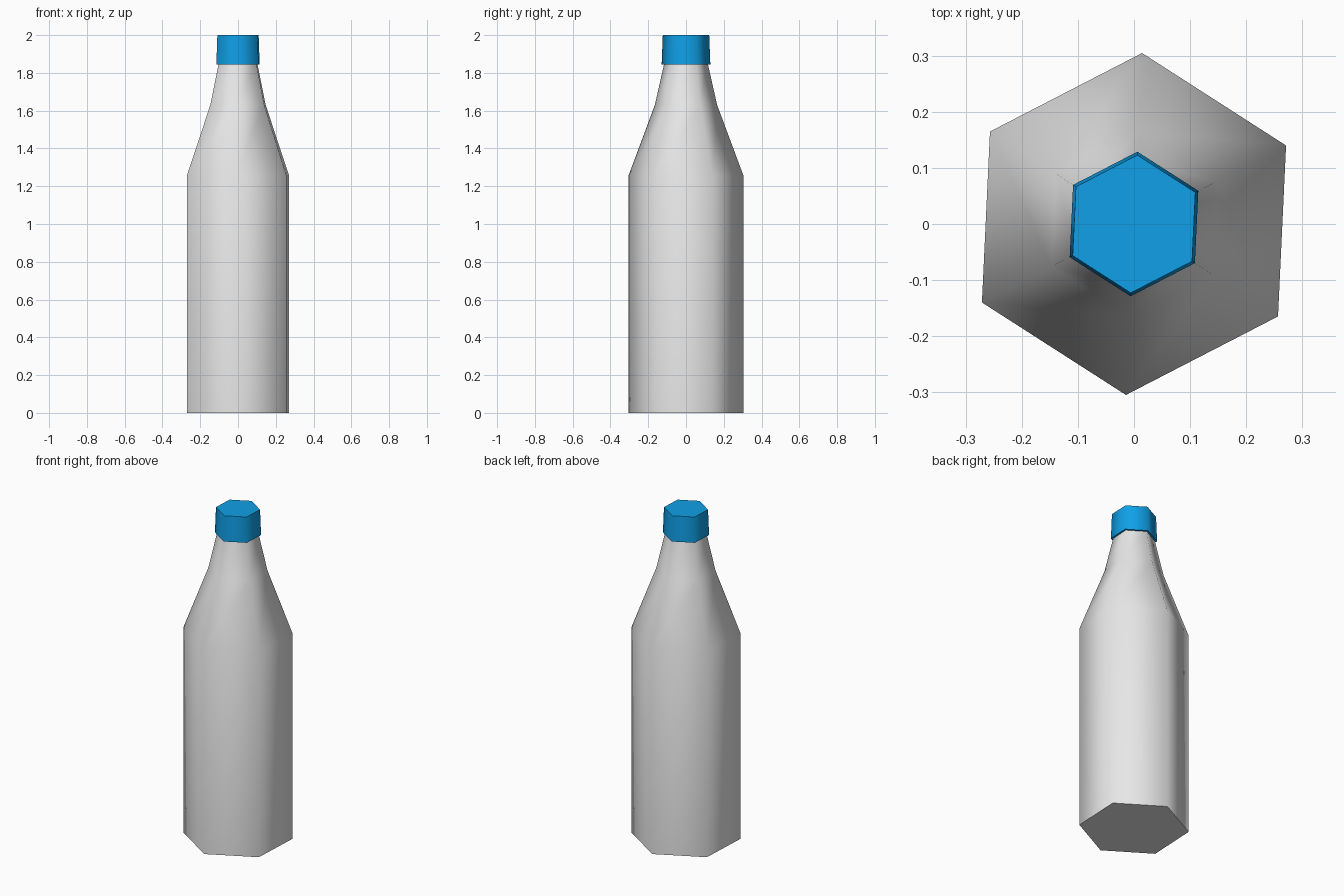
import bpy, bmesh, math

if "Cube" in bpy.data.objects:
    bpy.data.objects.remove(bpy.data.objects["Cube"])

SIDES = 6
TURN = math.radians(27.3)  # slight turn of the hexagon


def material(name, rgb):
    m = bpy.data.materials.new(name)
    m.diffuse_color = (*rgb, 1.0)
    m.use_nodes = True
    m.node_tree.nodes["Principled BSDF"].inputs["Base Color"].default_value = m.diffuse_color
    return m


def lathe(name, profile, mat):
    """Closed six-sided solid from (radius, height) pairs."""
    bm = bmesh.new()
    rings = []
    for r, z in profile:
        ring = []
        for i in range(SIDES):
            a = TURN + i * 2 * math.pi / SIDES
            ring.append(bm.verts.new((r * math.cos(a), r * math.sin(a), z)))
        rings.append(ring)
    for lo, hi in zip(rings, rings[1:]):
        for i in range(SIDES):
            j = (i + 1) % SIDES
            bm.faces.new((lo[i], lo[j], hi[j], hi[i]))
    bm.faces.new(rings[0][::-1])
    bm.faces.new(rings[-1])
    bmesh.ops.recalc_face_normals(bm, faces=bm.faces[:])
    # smooth around the sides, crisp at the flat ends
    for f in bm.faces:
        f.smooth = True
    for e in bm.edges:
        if e.calc_face_angle(0) > math.radians(65):
            e.smooth = False
    me = bpy.data.meshes.new(name)
    bm.to_mesh(me)
    bm.free()
    me.materials.append(mat)
    ob = bpy.data.objects.new(name, me)
    bpy.context.scene.collection.objects.link(ob)
    return ob


grey = material("light grey", (0.8, 0.8, 0.8))
blue = material("cap blue", (0.005, 0.35, 0.8))

# Bottle: straight body, sloping shoulder, narrow neck
lathe("bottle_body", [(0.305, 0), (0.305, 1.255), (0.165, 1.63), (0.113, 1.86)], grey)
# Cap: slightly tapered
lathe("bottle_cap", [(0.129, 1.845), (0.123, 2.0)], blue)
